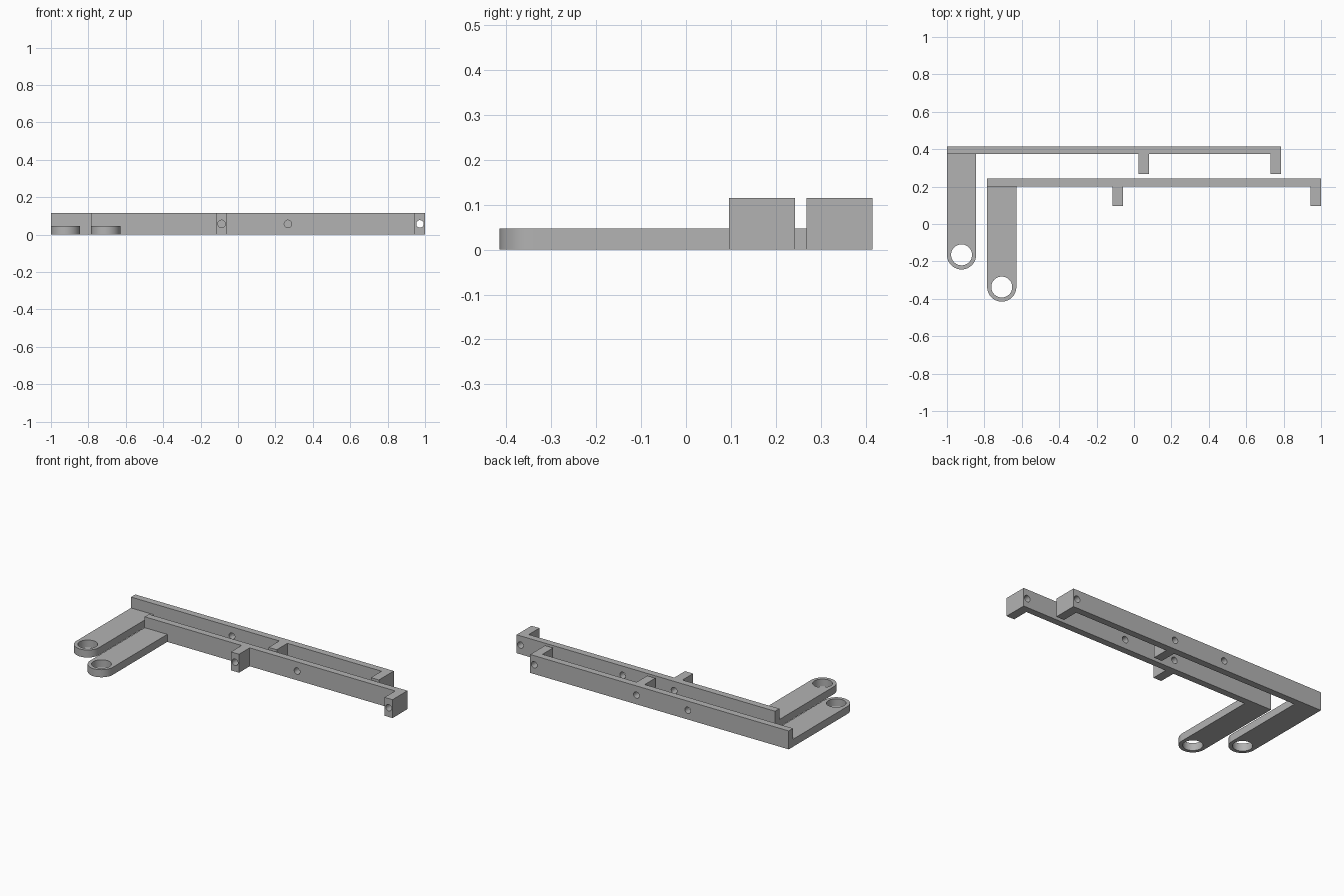
import bpy, bmesh, math

cube = bpy.data.objects.get("Cube")
if cube:
    bpy.data.objects.remove(cube, do_unlink=True)

grey = bpy.data.materials.new("plain grey")
grey.use_nodes = True
COLOUR = (0.45, 0.45, 0.45, 1)
grey.diffuse_color = COLOUR
grey.node_tree.nodes["Principled BSDF"].inputs["Base Color"].default_value = COLOUR

LENGTH, THICK, HEIGHT = 1.785, 0.042, 0.115
TAB_REACH = 0.147
ARM_W, ARM_H, ARM_END = 0.156, 0.047, 0.658
BOLT_X = (0.697, 1.052, 1.758)


def prism(name, outline, height):
    """Extrude a flat outline upwards from z = 0."""
    bm = bmesh.new()
    face = bm.faces.new([bm.verts.new((x, y, 0)) for x, y in outline])
    new = bmesh.ops.extrude_face_region(bm, geom=[face])["geom"]
    bmesh.ops.translate(bm, vec=(0, 0, height),
                        verts=[v for v in new if isinstance(v, bmesh.types.BMVert)])
    bmesh.ops.recalc_face_normals(bm, faces=bm.faces)
    mesh = bpy.data.meshes.new(name)
    bm.to_mesh(mesh)
    bm.free()
    mesh.materials.append(grey)
    obj = bpy.data.objects.new(name, mesh)
    bpy.context.collection.objects.link(obj)
    return obj


def drill(obj, radius, centre, depth, rotation=(0, 0, 0)):
    """Cut a round through-hole."""
    bpy.ops.mesh.primitive_cylinder_add(vertices=48, radius=radius, depth=depth,
                                        location=centre, rotation=rotation)
    cutter = bpy.context.object
    cutter.hide_render = True
    cutter.data.materials.append(grey)
    mod = obj.modifiers.new("hole", "BOOLEAN")
    mod.operation, mod.solver, mod.object = "DIFFERENCE", "EXACT", cutter
    bpy.context.view_layer.objects.active = obj
    bpy.ops.object.modifier_apply(modifier=mod.name)
    bpy.data.objects.remove(cutter, do_unlink=True)


def finish(obj):
    bpy.ops.object.select_all(action="DESELECT")
    obj.select_set(True)
    bpy.context.view_layer.objects.active = obj
    bpy.ops.object.shade_smooth_by_angle(angle=math.radians(30))


def bracket(prefix, left, back, tab_x):
    """One L-shaped bracket: tall rail with two tabs, and a flat eyelet arm."""
    right, inner, tip = left + LENGTH, back - THICK, back - TAB_REACH

    # Rail with a middle tab and an end tab
    a, b = left + tab_x - 0.028, left + tab_x + 0.028
    c = right - 0.055
    rail = prism(prefix + "_rail", [
        (left, back), (left, inner), (a, inner), (a, tip), (b, tip), (b, inner),
        (c, inner), (c, tip), (right, tip), (right, back)], HEIGHT)
    for x in BOLT_X:
        drill(rail, 0.02, (left + x, back - 0.07, HEIGHT / 2), 0.4,
              (math.pi / 2, 0, 0))
    finish(rail)

    # Arm with a rounded end and a large eye
    r = ARM_W / 2
    cx, cy = left + r, back - ARM_END + r
    steps = 32
    arc = [(cx - r * math.cos(math.pi * i / steps),
            cy - r * math.sin(math.pi * i / steps)) for i in range(steps + 1)]
    arm = prism(prefix + "_arm",
                [(left, inner)] + arc + [(left + ARM_W, inner)], ARM_H)
    drill(arm, 0.056, (cx, cy, ARM_H / 2), 0.3)
    finish(arm)


# The middle tab sits on a different bolt hole of each bracket
bracket("front", -0.785, 0.243, BOLT_X[0])
bracket("rear", -1.0, 0.415, BOLT_X[1])
